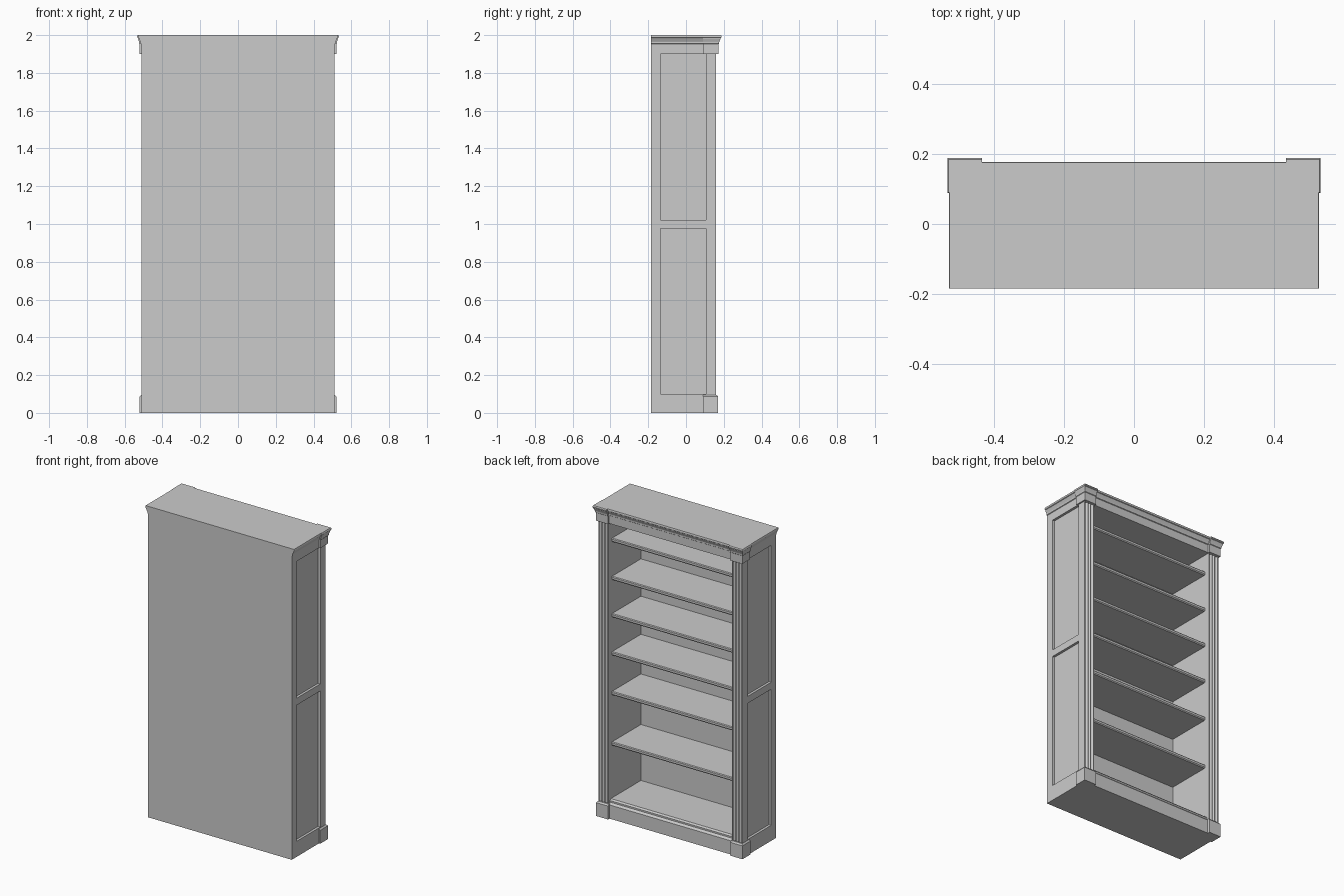
import bpy, bmesh, math

cube = bpy.data.objects.get("Cube")
if cube:
    bpy.data.objects.remove(cube, do_unlink=True)

COLOR = (0.6, 0.6, 0.6, 1)
grey = bpy.data.materials.new("plain_grey")
grey.diffuse_color = COLOR
grey.use_nodes = True
grey.node_tree.nodes["Principled BSDF"].inputs["Base Color"].default_value = COLOR

HALF, INNER = 0.512, 0.44      # carcass half width, opening half width
BACK, FRONT = -0.185, 0.16
BASE, FRIEZE, TOP = 0.095, 1.9, 2.0


def finish(name, bm):
    bmesh.ops.recalc_face_normals(bm, faces=bm.faces)
    mesh = bpy.data.meshes.new(name)
    bm.to_mesh(mesh)
    bm.free()
    mesh.materials.append(grey)
    obj = bpy.data.objects.new(name, mesh)
    bpy.context.collection.objects.link(obj)
    return obj


def loft(bm, rings):
    """Skin a stack of vertex rings and cap both ends."""
    rows = [[bm.verts.new(p) for p in ring] for ring in rings]
    for low, high in zip(rows, rows[1:]):
        n = len(low)
        for i in range(n):
            j = (i + 1) % n
            bm.faces.new((low[i], low[j], high[j], high[i]))
    bm.faces.new(rows[0][::-1])
    bm.faces.new(rows[-1])


def moulded(name, xs, ys, profile, grow=(0, 0, 0, 0)):
    """Box whose sides follow (offset, z); grow weights are -x, +x, -y, +y."""
    bm = bmesh.new()
    rings = []
    for off, z in profile:
        x0, x1 = xs[0] - off * grow[0], xs[1] + off * grow[1]
        y0, y1 = ys[0] - off * grow[2], ys[1] + off * grow[3]
        rings.append([(x0, y0, z), (x1, y0, z), (x1, y1, z), (x0, y1, z)])
    loft(bm, rings)
    return finish(name, bm)


def box(name, xs, ys, zs):
    return moulded(name, xs, ys, [(0, zs[0]), (0, zs[1])])


def side_wall(name, s):
    """Side board with two recessed panels on its outer face."""
    bm = bmesh.new()
    x0, x1 = sorted((s * INNER, s * HALF))
    y1 = FRONT - 0.02
    loft(bm, [[(x0, BACK, z), (x1, BACK, z), (x1, y1, z), (x0, y1, z)]
              for z in (0, FRIEZE + 0.02)])
    cuts = [((0, y, 0), (0, 1, 0)) for y in (-0.135, 0.105)]
    cuts += [((0, 0, z), (0, 0, 1)) for z in (0.1, 0.975, 1.02, FRIEZE)]
    for co, no in cuts:
        bmesh.ops.bisect_plane(bm, geom=bm.verts[:] + bm.edges[:] + bm.faces[:],
                               plane_co=co, plane_no=no)
    bm.normal_update()
    panels = []
    for f in bm.faces:
        c = f.calc_center_median()
        if abs(c.x - s * HALF) < 1e-4 and abs(c.y + 0.015) < 0.05 and f.calc_area() > 0.1:
            panels.append(f)
    for f in panels:
        out = bmesh.ops.extrude_face_region(bm, geom=[f])["geom"]
        moved = [v for v in out if isinstance(v, bmesh.types.BMVert)]
        bmesh.ops.translate(bm, verts=moved, vec=(-s * 0.016, 0, 0))
        if f.is_valid:
            bm.faces.remove(f)
    return finish(name, bm)


def fluted_pilaster(name, s):
    """Flat front strip with three round vertical grooves."""
    radius, steps = 0.009, 8
    outline = [(INNER, FRONT - 0.02), (INNER, FRONT)]
    for k in (-1, 0, 1):
        mid = (INNER + HALF) / 2 + k * 0.021
        for i in range(steps + 1):
            a = math.pi * i / steps
            outline.append((mid - radius * math.cos(a), FRONT - radius * math.sin(a)))
    outline += [(HALF, FRONT), (HALF, FRONT - 0.02)]
    bm = bmesh.new()
    loft(bm, [[(s * x, y, z) for x, y in outline] for z in (0.02, FRIEZE + 0.02)])
    return finish(name, bm)


# Back and plinth
box("back_panel", (-INNER, INNER), (BACK, -0.17), (0, FRIEZE + 0.02))
moulded("plinth", (-INNER, INNER), (-0.17, FRONT - 0.005),
        [(0, 0), (0, 0.088), (-0.006, BASE), (-0.012, 0.1), (-0.012, 0.11), (-0.02, 0.12)],
        (0, 0, 0, 1))

# Shelves with softened front edge
for i, z in enumerate((0.48, 0.805, 1.06, 1.305, 1.545, 1.79)):
    moulded(f"shelf_{i + 1}", (-INNER, INNER), (-0.17, 0.125),
            [(-0.005, z - 0.024), (0, z - 0.018), (0, z - 0.005), (-0.004, z)],
            (0, 0, 0, 1))

# Crown
crown = [(0, FRIEZE), (0, 1.952), (0.004, 1.955), (0.004, 1.963), (0.007, 1.97),
         (0.012, 1.98), (0.013, 1.984), (0.017, 1.987), (0.018, 1.993), (0.016, TOP)]
moulded("crown", (-HALF, HALF), (BACK, FRONT), crown, (1, 1, 0, 1))

# Mirrored side parts
for side, s in (("left", 1), ("right", -1)):
    side_wall(f"{side}_side_wall", s)
    fluted_pilaster(f"{side}_pilaster", s)
    xs = sorted((s * 0.435, s * 0.521))
    grow = (s < 0, s > 0, 0, 1)
    moulded(f"{side}_base_block", xs, (0.09, FRONT + 0.01),
            [(0, 0), (0, 0.086), (-0.008, BASE)], grow)
    trim = [(off * 0.65, z) for off, z in crown[:-1]] + [(0.009, TOP)]
    block = [(off * 1.5 if off < 0 else off, z) for off, z in trim]
    moulded(f"{side}_crown_block", xs, (0.092, FRONT + 0.012),
            [(o * (1.0 if z < 1.96 else 1.1), z) for o, z in block],
            (s < 0, s > 0, 0.2, 1.3))
